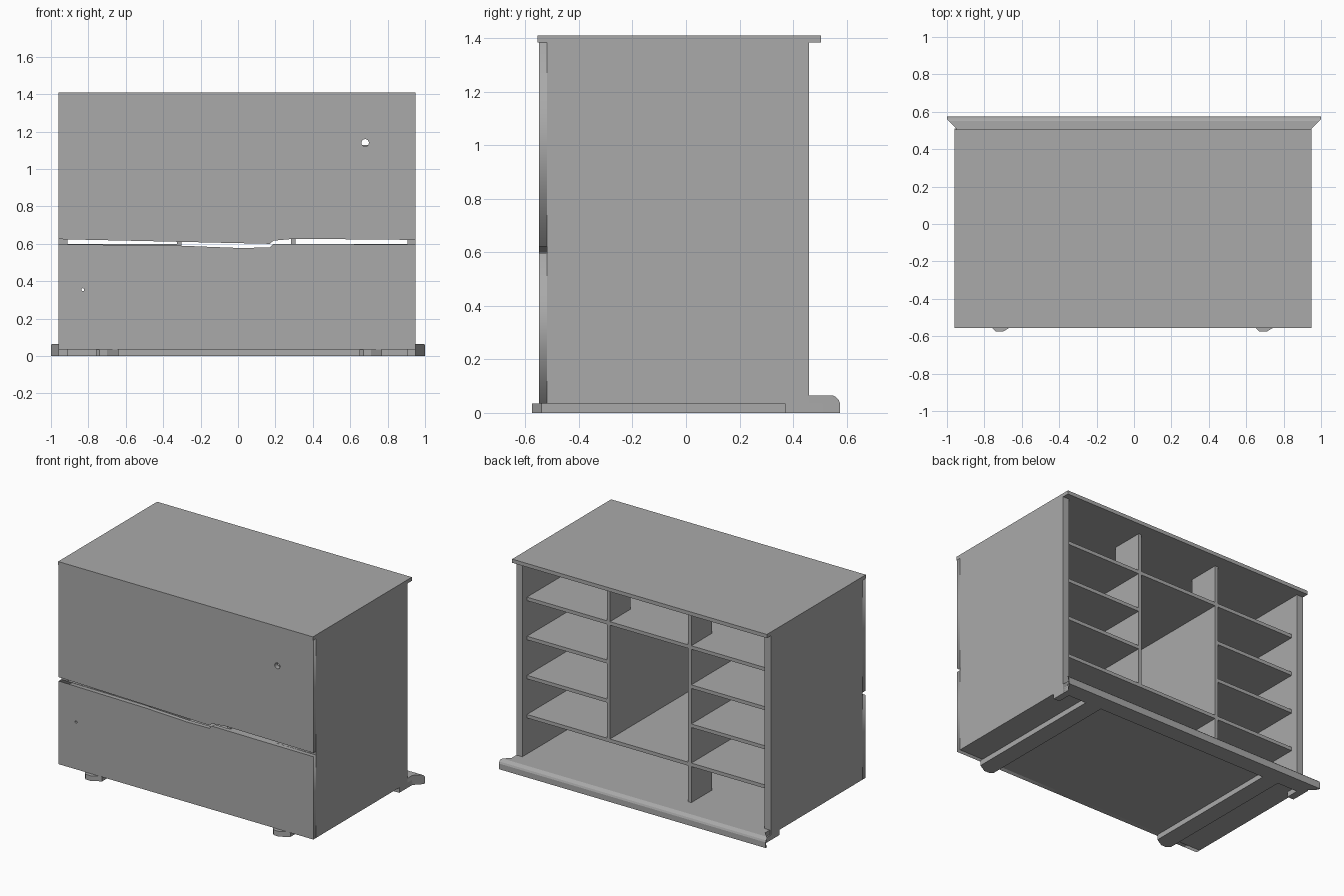
import bpy
import bmesh
import math
from mathutils import Matrix, Vector

old = bpy.data.objects.get("Cube")
if old:
    bpy.data.objects.remove(old, do_unlink=True)

# One plain grey paint for the whole cabinet
grey = bpy.data.materials.new("plain_grey")
grey.use_nodes = True
colour = (0.4, 0.4, 0.4, 1.0)
grey.diffuse_color = colour
grey.node_tree.nodes["Principled BSDF"].inputs["Base Color"].default_value = colour


def add_object(name, bm):
    bmesh.ops.recalc_face_normals(bm, faces=bm.faces)
    mesh = bpy.data.meshes.new(name)
    bm.to_mesh(mesh)
    bm.free()
    mesh.materials.append(grey)
    obj = bpy.data.objects.new(name, mesh)
    bpy.context.collection.objects.link(obj)
    return obj


def box(name, xs, ys, zs):
    """Board spanning the given ranges."""
    bm = bmesh.new()
    spans = (xs, ys, zs)
    size = [abs(b - a) for a, b in spans]
    centre = Vector([(a + b) / 2 for a, b in spans])
    bmesh.ops.create_cube(bm, size=1, matrix=Matrix.Translation(centre) @ Matrix.Diagonal((*size, 1)))
    return add_object(name, bm)


def prism(name, points, move):
    """Polygon swept along a straight vector."""
    bm = bmesh.new()
    face = bm.faces.new([bm.verts.new(p) for p in points])
    swept = bmesh.ops.extrude_face_region(bm, geom=[face])["geom"]
    bmesh.ops.translate(bm, verts=[v for v in swept if isinstance(v, bmesh.types.BMVert)], vec=move)
    return add_object(name, bm)


def front_panel(name, outline, hole_x, hole_z, radius):
    """Upright panel with a round through-hole, filled as a flat curve."""
    ring = [(hole_x + radius * math.cos(i * math.tau / 16),
             hole_z + radius * math.sin(i * math.tau / 16)) for i in range(16)]
    curve = bpy.data.curves.new(name, "CURVE")
    curve.dimensions = "2D"
    curve.fill_mode = "BOTH"
    curve.extrude = THICK / 2
    for loop in (outline, ring):
        spline = curve.splines.new("POLY")
        spline.points.add(len(loop) - 1)
        for point, (x, z) in zip(spline.points, loop):
            point.co = (x, z, 0, 1)
        spline.use_cyclic_u = True
    curve.materials.append(grey)
    obj = bpy.data.objects.new(name, curve)
    obj.rotation_euler.x = math.pi / 2
    obj.location.y = FRONT + THICK / 2
    bpy.context.collection.objects.link(obj)
    bpy.ops.object.select_all(action="DESELECT")
    obj.select_set(True)
    bpy.context.view_layer.objects.active = obj
    bpy.ops.object.convert(target="MESH")


LEFT, RIGHT = 0.95, -0.96
FRONT, THICK = -0.55, 0.03
INNER = FRONT + THICK
BASE, FLOOR, TOP = 0.035, 0.065, 1.385
RECESS = 0.41
BOARD = 0.024
DIVIDERS = (-0.315, 0.295)

# Carcass
box("top_board", (RIGHT, LEFT), (-0.555, 0.505), (TOP, 1.41))
box("floor_board", (RIGHT, LEFT), (INNER, 0.46), (BASE, FLOOR))
for side, outer, inner in (("left", LEFT, 0.905), ("right", RIGHT, -0.912)):
    box(side + "_side_panel", (inner, outer), (INNER, 0.46), (BASE, TOP))
    box(side + "_rear_foot", (inner, outer), (0.37, 0.51), (0, BASE))

# Front panels meeting along an uneven split
front_panel("upper_front_panel",
            [(RIGHT, TOP), (RIGHT, 0.625), (0.17, 0.6), (0.19, 0.617), (0.3, 0.627), (LEFT, 0.621), (LEFT, TOP)],
            0.68, 1.14, 0.02)
front_panel("lower_front_panel",
            [(RIGHT, BASE), (RIGHT, 0.598), (-0.31, 0.59), (0, 0.578), (0.17, 0.58), (0.19, 0.6),
             (LEFT, 0.596), (LEFT, BASE)],
            -0.83, 0.355, 0.008)

# Shelves: two run full width, two skip the middle bay
levels = [0.309 + 0.265 * i for i in range(4)]
for i, z in enumerate(levels):
    if i in (0, 3):
        bays = [("wide", -0.912, 0.905)]
    else:
        bays = [("right", -0.912, DIVIDERS[0]), ("left", DIVIDERS[1], 0.905)]
    for bay, a, b in bays:
        box(f"{bay}_shelf_{i + 1}", (a, b), (INNER, RECESS), (z, z + BOARD))

# Uprights: full depth in the middle, short stubs in the top and bottom rows
for side, x in zip(("right", "left"), DIVIDERS):
    xs = (x - BOARD / 2, x + BOARD / 2)
    box(side + "_divider", xs, (INNER, RECESS), (levels[0] + BOARD, levels[3]))
    box(side + "_top_stub", xs, (RECESS - 0.22, RECESS), (levels[3] + BOARD, TOP))
box("lower_stub", (DIVIDERS[0] - BOARD / 2, DIVIDERS[0] + BOARD / 2),
    (RECESS - 0.22, RECESS), (FLOOR, levels[0]))

# Rear moulding with rounded top edge and mitred ends
profile = [(0.46, 0), (0.51, 0), (0.56, 0), (0.575, 0), (0.575, 0.038),
           (0.57, 0.05), (0.56, 0.06), (0.55, FLOOR), (0.51, FLOOR), (0.46, FLOOR)]
moulding = prism("rear_moulding", [(-1, y, z) for y, z in profile], (2, 0, 0))
for v in moulding.data.vertices:
    reach = 0.95 + 0.05 * min(1, max(0, (v.co.y - 0.51) / 0.05))
    v.co.x = math.copysign(reach, v.co.x)

# Runners underneath with tapered front tips
for side, x in (("left", 0.71), ("right", -0.70)):
    tip = [(x - 0.06, 0.46, 0), (x - 0.06, -0.555, 0), (x - 0.04, -0.575, 0),
           (x, -0.575, 0), (x + 0.06, -0.54, 0), (x + 0.06, 0.46, 0)]
    prism(side + "_runner", tip, (0, 0, BASE))
